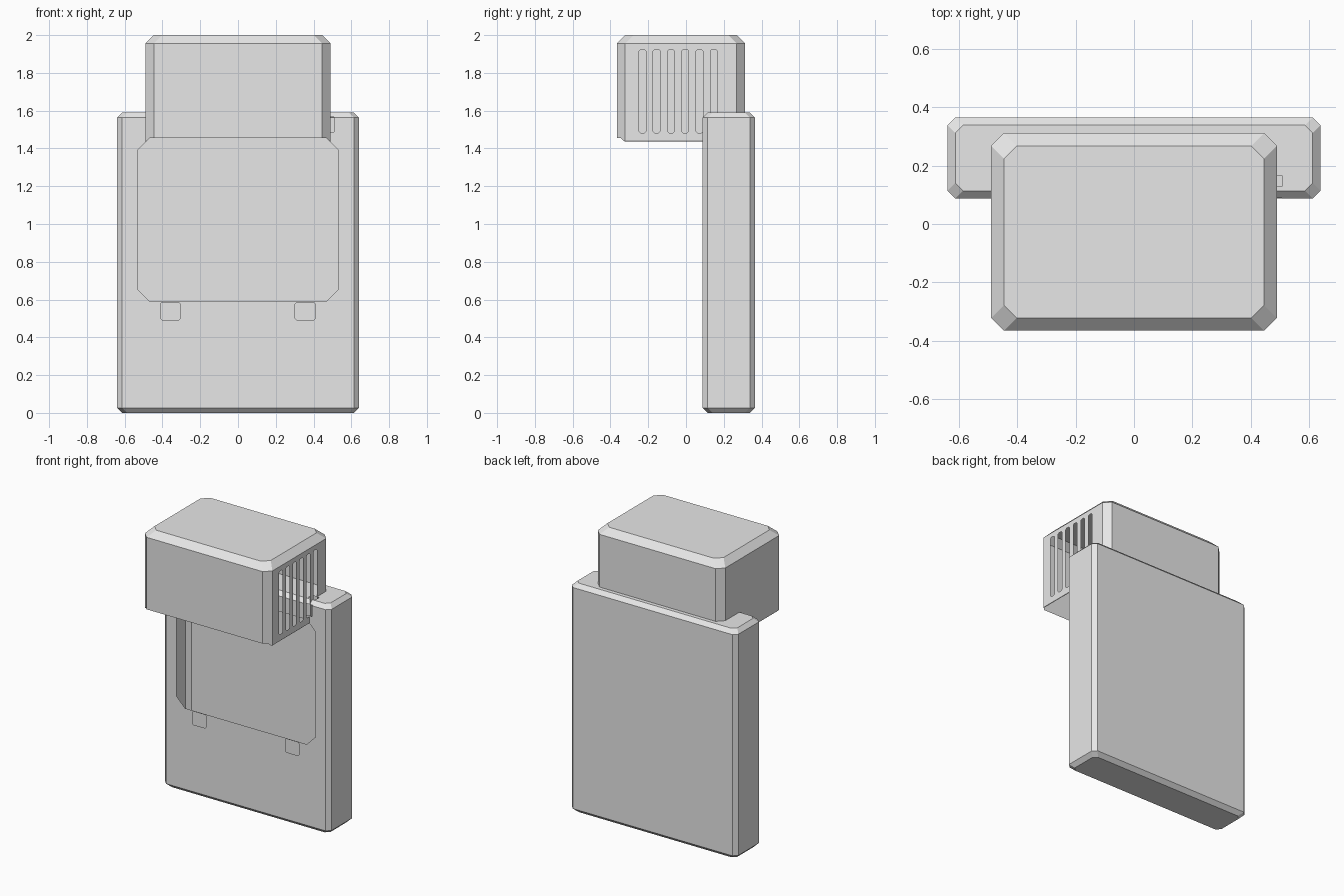
import bpy, bmesh
from mathutils import Vector

if "Cube" in bpy.data.objects:
    bpy.data.objects.remove(bpy.data.objects["Cube"], do_unlink=True)

grey = bpy.data.materials.new("plain grey")
grey.use_nodes = True
grey.diffuse_color = (0.8, 0.8, 0.8, 1)
grey.node_tree.nodes["Principled BSDF"].inputs["Base Color"].default_value = (0.8, 0.8, 0.8, 1)


def ring(bm, lo, hi, inset, c, z):
    """Rectangle with cut corners at height z."""
    x0, y0, x1, y1 = lo[0] + inset, lo[1] + inset, hi[0] - inset, hi[1] - inset
    pts = [(x0 + c, y0), (x1 - c, y0), (x1, y0 + c), (x1, y1 - c),
           (x1 - c, y1), (x0 + c, y1), (x0, y1 - c), (x0, y0 + c)]
    return [bm.verts.new((x, y, z)) for x, y in pts]


def chamfered_shell(lo, hi, c):
    """Thin hollow box with chamfered edges."""
    bm = bmesh.new()
    levels = [(c, lo[2]), (0, lo[2] + c), (0, hi[2] - c), (c, hi[2])]
    rings = [ring(bm, lo, hi, inset, c, z) for inset, z in levels]
    for a, b in zip(rings, rings[1:]):
        for i in range(8):
            j = (i + 1) % 8
            bm.faces.new((a[i], a[j], b[j], b[i]))
    bm.faces.new(rings[0][::-1])
    bm.faces.new(rings[-1])
    return bm


def cut_hole(bm, lo, hi, axis, c):
    """Open the shell inside a box whose corners are cut around one axis."""
    lo, hi = Vector(lo), Vector(hi)
    planes = []
    for k in range(3):
        n = Vector((0, 0, 0))
        n[k] = 1
        planes += [(hi, n), (lo, -n)]
    u, v = [k for k in range(3) if k != axis]
    for su in (-1, 1):
        for sv in (-1, 1):
            n, p = Vector((0, 0, 0)), lo.copy()
            n[u], n[v] = su, sv
            p[u] = hi[u] - c if su > 0 else lo[u] + c
            p[v] = hi[v] if sv > 0 else lo[v]
            planes.append((p, n.normalized()))
    inside = list(bm.faces)
    for p, n in planes:
        outside = set(bm.faces) - set(inside)
        edges = {e for f in inside for e in f.edges}
        verts = {w for f in inside for w in f.verts}
        bmesh.ops.bisect_plane(bm, geom=inside + list(edges) + list(verts),
                               dist=1e-5, plane_co=p, plane_no=n)
        inside = [f for f in bm.faces if f not in outside
                  and (f.calc_center_median() - p).dot(n) < 0]
        if not inside:
            return
    bmesh.ops.delete(bm, geom=inside, context='FACES')


def finish(bm, name):
    mesh = bpy.data.meshes.new(name)
    bm.to_mesh(mesh)
    bm.free()
    mesh.materials.append(grey)
    obj = bpy.data.objects.new(name, mesh)
    bpy.context.collection.objects.link(obj)


body = chamfered_shell((-0.64, 0.087, 0), (0.64, 0.366, 1.59), 0.027)
head = chamfered_shell((-0.49, -0.366, 1.395), (0.49, 0.312, 2.0), 0.044)

# Large front opening, which also opens the underside of the head
for shell in (body, head):
    cut_hole(shell, (-0.533, -0.5, 0.59), (0.533, 0.33, 1.456), 1, 0.066)

# Two small holes below the opening
for x in (-0.358, 0.356):
    cut_hole(body, (x - 0.053, 0, 0.493), (x + 0.053, 0.2, 0.585), 1, 0.008)

# Row of vents on the left side of the head, nicking the body
for i in range(6):
    y = -0.249 + 0.0755 * i
    for shell in (head, body):
        cut_hole(shell, (0.45, y, 1.483), (0.508, y + 0.037, 1.923), 0, 0.008)

finish(body, "body_shell")
finish(head, "head_shell")
